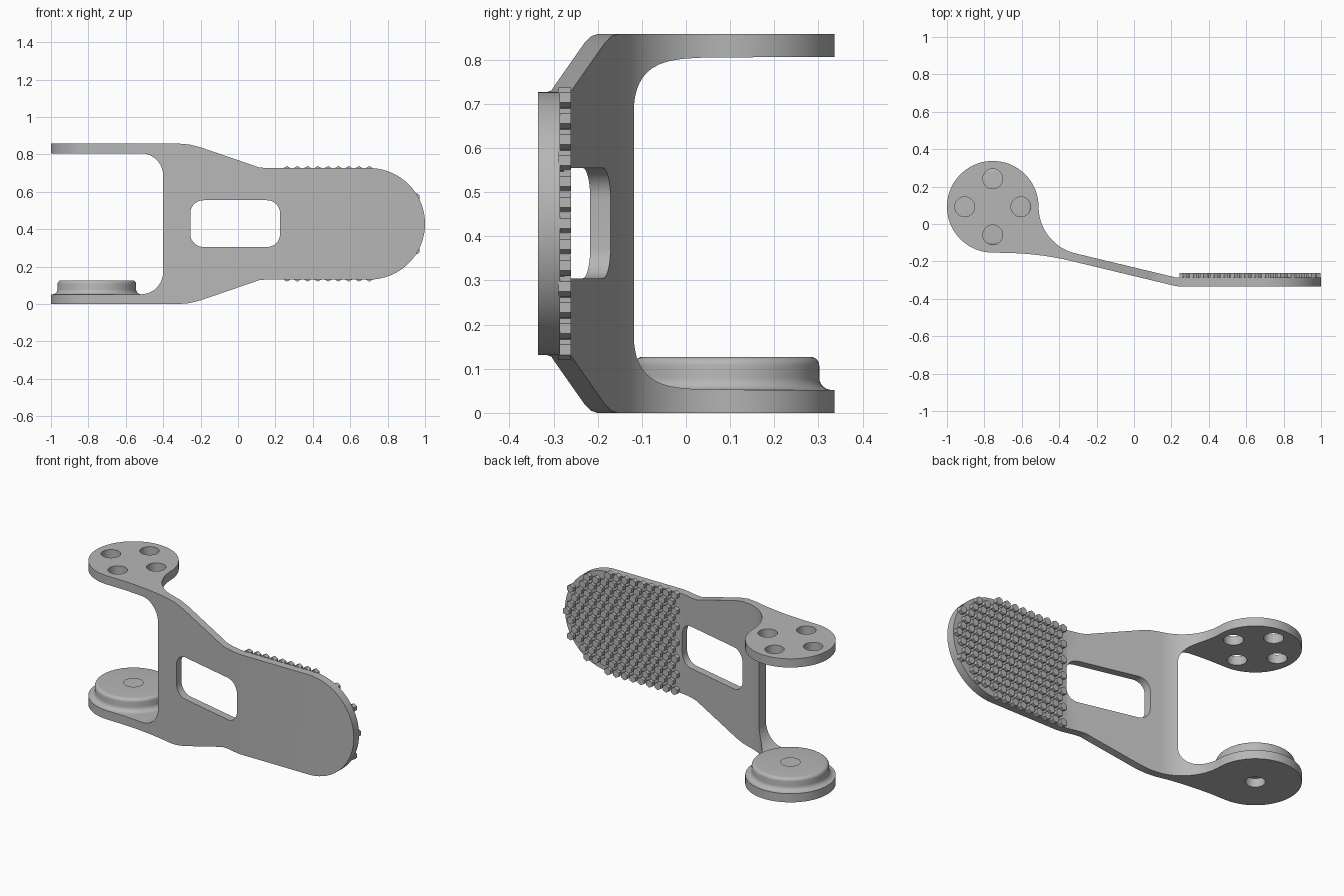
import bpy, bmesh
from math import cos, sin, radians, pi, sqrt
from mathutils import Matrix, Vector

if "Cube" in bpy.data.objects:
    bpy.data.objects.remove(bpy.data.objects["Cube"])

grey = bpy.data.materials.new("plain_grey")
grey.use_nodes = True
grey.diffuse_color = (0.47, 0.47, 0.47, 1)
grey.node_tree.nodes["Principled BSDF"].inputs["Base Color"].default_value = grey.diffuse_color

HEIGHT, MID, ARM = 0.858, 0.429, 0.052
PIVOT = Vector((-0.755, 0.092))
DISC = 0.245


def arc(cx, cy, r, start, end, n=16):
    angles = [radians(start + (end - start) * i / n) for i in range(n + 1)]
    return [(cx + r * cos(a), cy + r * sin(a)) for a in angles]


def finish(name, bm):
    bmesh.ops.recalc_face_normals(bm, faces=bm.faces)
    mesh = bpy.data.meshes.new(name)
    bm.to_mesh(mesh)
    bm.free()
    mesh.materials.append(grey)
    ob = bpy.data.objects.new(name, mesh)
    bpy.context.collection.objects.link(ob)
    return ob


def prism(name, points, low, high, upright=False):
    """Extrude an xy outline along z, or an xz outline along y."""
    bm = bmesh.new()
    place = (lambda a, b: (a, low, b)) if upright else (lambda a, b: (a, b, low))
    face = bm.faces.new([bm.verts.new(place(*p)) for p in points])
    side = bmesh.ops.extrude_face_region(bm, geom=[face])
    step = (0, high - low, 0) if upright else (0, 0, high - low)
    bmesh.ops.translate(bm, vec=step, verts=[v for v in side["geom"] if isinstance(v, bmesh.types.BMVert)])
    return finish(name, bm)


def combine(target, tool, operation):
    mod = target.modifiers.new("cut", "BOOLEAN")
    mod.object, mod.operation, mod.solver = tool, operation, "EXACT"
    bpy.context.view_layer.objects.active = target
    bpy.ops.object.modifier_apply(modifier=mod.name)
    bpy.data.objects.remove(tool)


def smooth(ob):
    bpy.ops.object.select_all(action="DESELECT")
    ob.select_set(True)
    bpy.context.view_layer.objects.active = ob
    bpy.ops.object.shade_smooth_by_angle(angle=radians(30))


# Bent plate seen from above: pivot disc, curved neck, sloping web, flat paddle
plan = arc(*PIVOT, DISC, 0, 270, 56)
plan += [(-0.65, -0.155), (-0.57, -0.16), (-0.48, -0.17), (-0.38, -0.187),
         (0.19, -0.324), (0.22, -0.331), (0.25, -0.335), (1, -0.335), (1, -0.285), (0.22, -0.285)]
plan += arc(PIVOT.x + DISC + 0.256, PIVOT.y, 0.256, 255, 181, 20)
frame = prism("bracket_frame", plan, 0, HEIGHT)

# Front outline: two arms, tapering web and rounded paddle, mirrored about mid height
half = [(-1.1, ARM)] + [(-1.1, 0), (-0.32, 0), (-0.26, 0.005), (-0.2, 0.02),
                        (0.08, 0.116), (0.11, 0.127), (0.15, 0.131)]
paddle_r = MID - 0.131
paddle_x = 1 - paddle_r
lower = arc(-0.52, ARM + 0.12, 0.12, 0, -90, 12) + half
outline = lower + arc(paddle_x, MID, paddle_r, -90, 90, 40)
outline += [(x, HEIGHT - z) for x, z in reversed(lower)]
combine(frame, prism("outline_cutter", outline, -1, 1, True), "INTERSECT")

# Rounded window through the web
window = []
for k, (x, z) in enumerate([(0.155, 0.485), (-0.185, 0.485), (-0.185, 0.375), (0.155, 0.375)]):
    window += arc(x, z, 0.07, 90 * k, 90 * k + 90, 8)
combine(frame, prism("window_cutter", window, -1, 1, True), "DIFFERENCE")

# Four holes in the upper disc, one through the lower disc
HOLE = 0.053
for k in range(4):
    x, y = PIVOT + Vector((cos(k * pi / 2), sin(k * pi / 2))) * 0.15
    combine(frame, prism("hole_cutter", arc(x, y, HOLE, 0, 348.75, 31), 0.7, 1), "DIFFERENCE")
combine(frame, prism("hole_cutter", arc(*PIVOT, HOLE, 0, 348.75, 31), -0.1, 0.2), "DIFFERENCE")
smooth(frame)

# Turned boss on the lower disc, with a filleted foot and rounded rim
section = [(HOLE, 0.04), (0.238, 0.04), (0.238, ARM)]
section += arc(0.238, ARM + 0.028, 0.028, 270, 180, 6) + arc(0.19, 0.107, 0.02, 0, 90, 6) + [(HOLE, 0.127)]
bm = bmesh.new()
ring = [bm.verts.new((PIVOT.x + r, PIVOT.y, z)) for r, z in section]
edges = [bm.edges.new((a, b)) for a, b in zip(ring, ring[1:])]
bmesh.ops.spin(bm, geom=ring + edges, cent=(*PIVOT, 0), axis=(0, 0, 1), angle=2 * pi, steps=64)
bmesh.ops.remove_doubles(bm, verts=bm.verts, dist=0.0002)
smooth(finish("pivot_boss", bm))

# Staggered six-sided grip studs on the back of the paddle
PITCH, STUD = 0.055, 0.023
row_step = PITCH * sqrt(3) / 2
bm = bmesh.new()
for row in range(-6, 7):
    z = MID + row * row_step
    for col in range(14):
        x = 0.262 + (col + (row % 2) / 2) * PITCH
        reach = Vector((max(x - paddle_x, 0), z - MID)).length
        if reach < paddle_r - STUD * 0.5:
            turn = Matrix.Translation((x, -0.275, z)) @ Matrix.Rotation(pi / 2, 4, "X")
            bmesh.ops.create_cone(bm, cap_ends=True, segments=6, radius1=STUD, radius2=STUD,
                                  depth=0.028, matrix=turn)
finish("grip_studs", bm)
